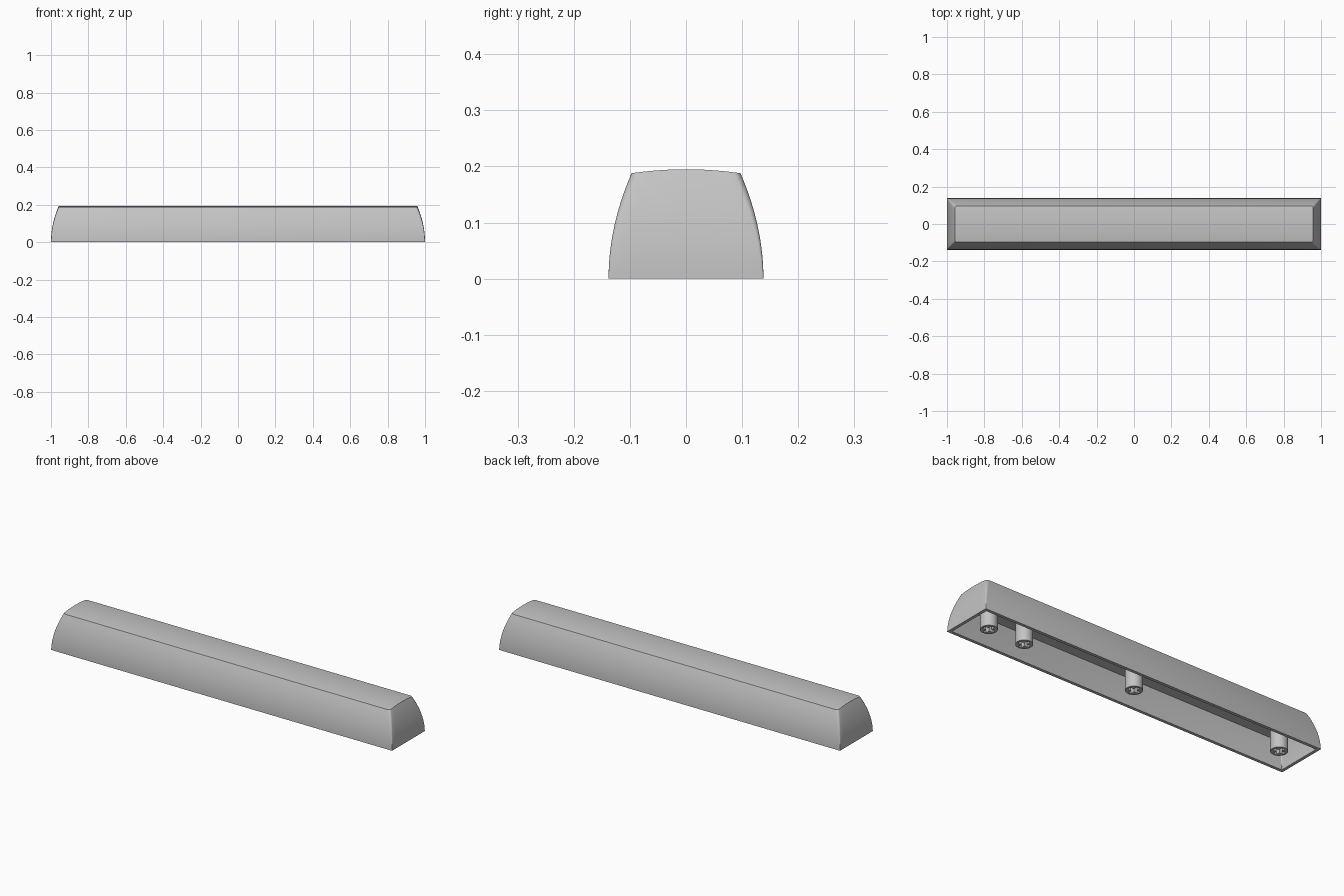
import bpy, bmesh, math

old = bpy.data.objects.get("Cube")
if old:
    bpy.data.objects.remove(old, do_unlink=True)

grey = bpy.data.materials.new("plain grey")
grey.use_nodes = True
colour = (0.55, 0.55, 0.55, 1)
grey.diffuse_color = colour
grey.node_tree.nodes["Principled BSDF"].inputs["Base Color"].default_value = colour

EDGE_Z, CROWN = 0.188, 0.007      # top edge height, rise of the crowned top
TOP_Y = 0.097
CEILING, WALL = 0.13, 0.016
STEM_R = 0.041


def finish(obj, angle=30):
    bpy.ops.object.select_all(action="DESELECT")
    obj.select_set(True)
    bpy.context.view_layer.objects.active = obj
    bpy.ops.object.shade_smooth_by_angle(angle=math.radians(angle))


def make_object(name, bm):
    bmesh.ops.recalc_face_normals(bm, faces=bm.faces)
    mesh = bpy.data.meshes.new(name)
    bm.to_mesh(mesh)
    bm.free()
    mesh.materials.append(grey)
    obj = bpy.data.objects.new(name, mesh)
    bpy.context.collection.objects.link(obj)
    return obj


def half_outline(t, inset=0.0):
    """Right half of a rounded rectangle, from front to back."""
    hx = 1 - 0.042 * t * t - inset
    hy = 0.138 - 0.041 * t * t - inset
    r = 0.002 + 0.012 * t
    corner = [(hx - r + r * math.sin(a), -hy + r - r * math.cos(a))
              for a in (math.pi / 2 * i / 5 for i in range(6))]
    n = 10
    end = [(hx, (-1 + 2 * i / n) * (hy - r)) for i in range(1, n)]
    return corner + end + [(x, -y) for x, y in reversed(corner)]


def ring(bm, t, inset=0.0, crowned=True):
    pts = half_outline(t, inset)
    half = max(abs(y) for x, y in pts)

    def height(y):
        bulge = CROWN * (1 - (y / half) ** 2) if crowned else 0
        return t * (EDGE_Z + bulge)
    right = [bm.verts.new((x, y, height(y))) for x, y in pts]
    left = [bm.verts.new((-x, y, height(y))) for x, y in pts]
    return right, left


def cap(bm, halves):
    right, left = halves
    for i in range(len(right) - 1):
        bm.faces.new((right[i], right[i + 1], left[i + 1], left[i]))


# Hollow bar: crowned top, curved walls, bottom rim, inner walls, ceiling
bm = bmesh.new()
steps = 12
rings = [ring(bm, 1 - i / steps) for i in range(steps + 1)]
inner_top = CEILING / EDGE_Z
rings += [ring(bm, inner_top * i / 8, WALL, False) for i in range(9)]
cap(bm, rings[0])
cap(bm, rings[-1])
for a, b in zip(rings, rings[1:]):
    loop_a = a[0] + a[1][::-1]
    loop_b = b[0] + b[1][::-1]
    for i in range(len(loop_a)):
        j = (i + 1) % len(loop_a)
        bm.faces.new((loop_a[i], loop_a[j], loop_b[j], loop_b[i]))
finish(make_object("key_shell", bm))


def cross_cutter(x):
    """Plus-shaped prism for the socket in a stem."""
    arm, w, depth = 0.031, 0.009, 0.06
    quarter = [(arm, -w), (arm, w), (w, w)]
    bm = bmesh.new()
    verts = []
    for k in range(4):
        c, s = round(math.cos(k * math.pi / 2)), round(math.sin(k * math.pi / 2))
        verts += [bm.verts.new((x + c * px - s * py, s * px + c * py, -0.02))
                  for px, py in quarter]
    face = bm.faces.new(verts)
    out = bmesh.ops.extrude_face_region(bm, geom=[face])
    moved = [v for v in out["geom"] if isinstance(v, bmesh.types.BMVert)]
    bmesh.ops.translate(bm, verts=moved, vec=(0, 0, depth + 0.02))
    obj = make_object("socket_cutter", bm)
    obj.hide_render = True
    return obj


# Mounting stems with plus-shaped sockets
stems = {"left_stem": 0.866, "inner_left_stem": 0.655,
         "middle_stem": 0.0, "right_stem": -0.866}
for name, x in stems.items():
    bm = bmesh.new()
    bmesh.ops.create_cone(bm, cap_ends=True, segments=32, radius1=STEM_R,
                          radius2=STEM_R, depth=CEILING + 0.01)
    bmesh.ops.translate(bm, verts=bm.verts, vec=(x, 0, (CEILING + 0.01) / 2))
    stem = make_object(name, bm)
    cutter = cross_cutter(x)
    cut = stem.modifiers.new("socket", "BOOLEAN")
    cut.operation = "DIFFERENCE"
    cut.solver = "EXACT"
    cut.object = cutter
    bpy.ops.object.select_all(action="DESELECT")
    bpy.context.view_layer.objects.active = stem
    stem.select_set(True)
    bpy.ops.object.modifier_apply(modifier=cut.name)
    bpy.data.objects.remove(cutter, do_unlink=True)
    finish(stem)
